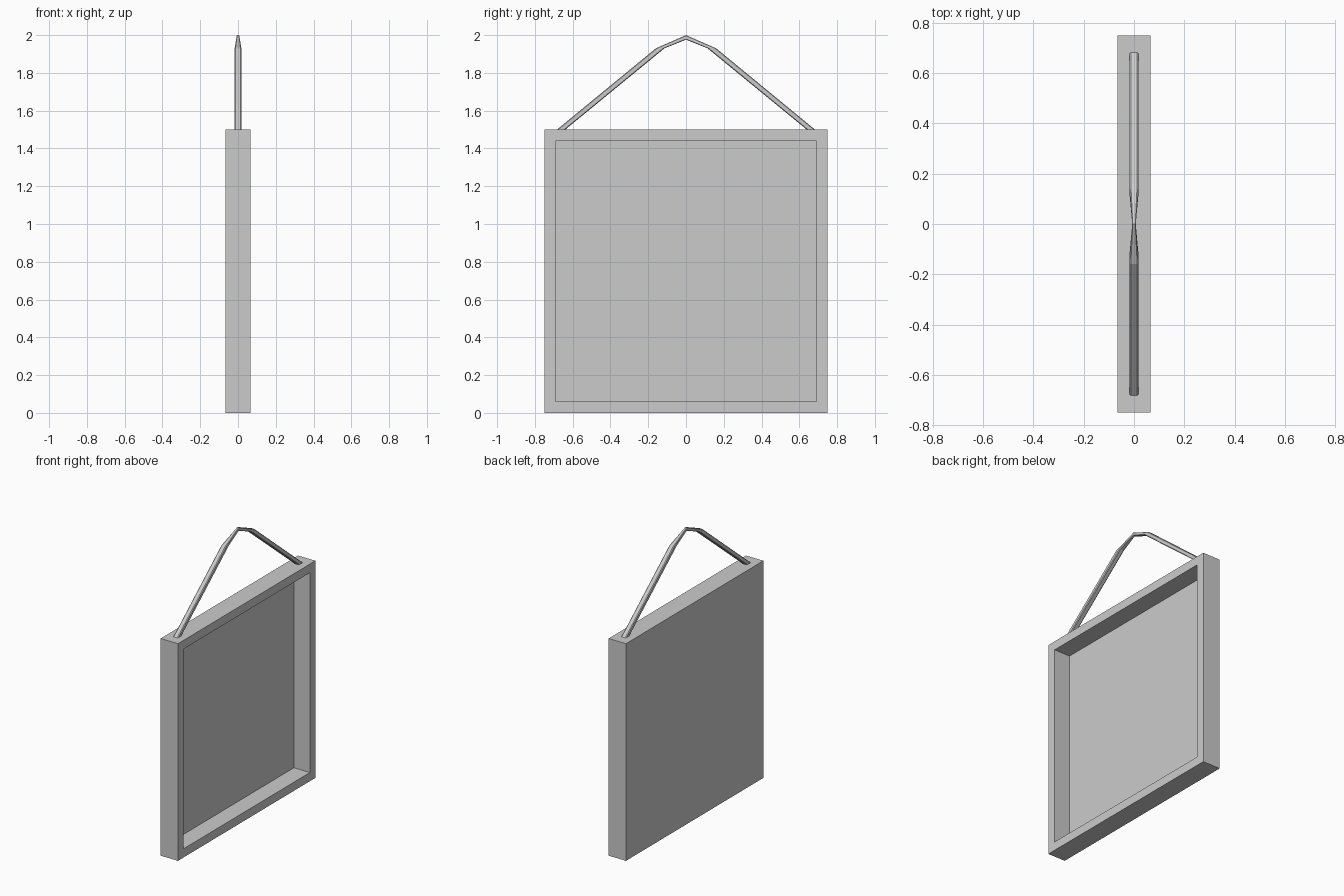
import bpy, bmesh
from mathutils import Vector

if "Cube" in bpy.data.objects:
    bpy.data.objects.remove(bpy.data.objects["Cube"])


def make_object(name, bm):
    bmesh.ops.recalc_face_normals(bm, faces=bm.faces)
    mesh = bpy.data.meshes.new(name)
    bm.to_mesh(mesh)
    bm.free()
    obj = bpy.data.objects.new(name, mesh)
    bpy.context.collection.objects.link(obj)
    return obj


# Shallow tray: square box with the +x face inset and pushed in
T, W, H = 0.133, 1.5, 1.5
BORDER, DEPTH = 0.085, 0.122
bm = bmesh.new()
bmesh.ops.create_cube(bm, size=1)
for v in bm.verts:
    v.co = Vector((v.co.x * T, v.co.y * W, (v.co.z + 0.5) * H))
front = max(bm.faces, key=lambda f: f.calc_center_median().x)
bmesh.ops.inset_region(bm, faces=[front], thickness=BORDER)
floor = bmesh.ops.extrude_face_region(bm, geom=[front])["geom"]
bmesh.ops.translate(bm, vec=(-DEPTH, 0, 0),
                    verts=[g for g in floor if isinstance(g, bmesh.types.BMVert)])
if front.is_valid:
    bmesh.ops.delete(bm, geom=[front], context='FACES_ONLY')
make_object("frame", bm)

# Hanging cord: chamfered section swept through five rings
SECTION = [(1, .7), (.7, 1), (-.7, 1), (-1, .7), (-1, -.7), (-.7, -1), (.7, -1), (1, -.7)]
# centre y, centre z, half width in x, section direction (y, z)
half = [(-0.661, 1.5, 0.018, (0.022, 0)),
        (-0.137, 1.93, 0.018, (0.023, 0))]
apex = [(0, 1.988, 0.007, (0, -0.012))]
other = [(-y, z, w, (d[0] * -1, d[1])) for y, z, w, d in reversed(half)]
bm = bmesh.new()
rings = []
for y, z, w, d in half + apex + other:
    rings.append([bm.verts.new((a * w, y + b * d[0], z + b * d[1])) for a, b in SECTION])
n = len(SECTION)
for r0, r1 in zip(rings, rings[1:]):
    for i in range(n):
        j = (i + 1) % n
        bm.faces.new((r0[i], r0[j], r1[j], r1[i]))
bm.faces.new(rings[0])
bm.faces.new(rings[-1])
make_object("hanging_cord", bm)
